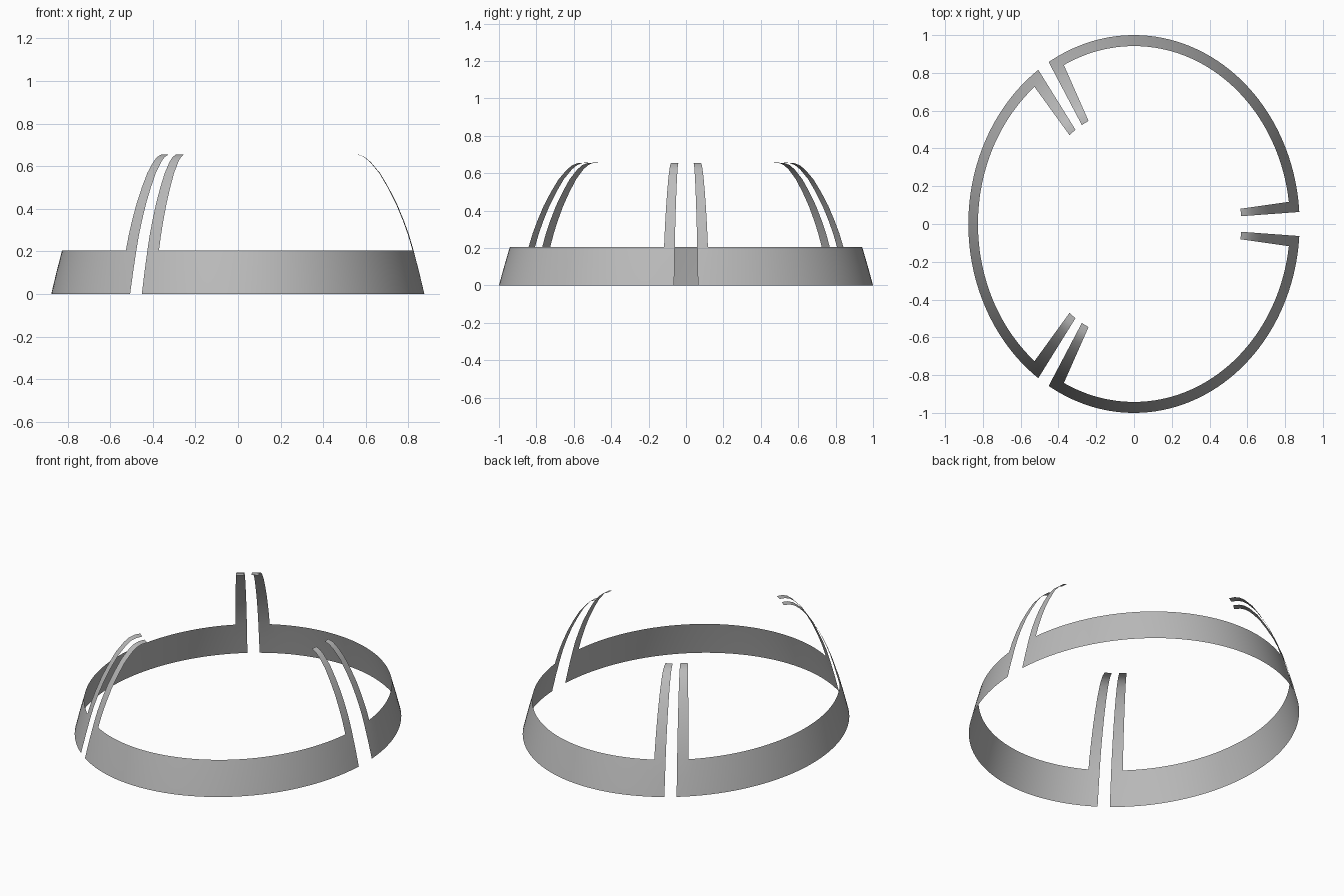
import bpy, bmesh
from math import sin, cos, radians

cube = bpy.data.objects.get("Cube")
if cube:
    bpy.data.objects.remove(cube, do_unlink=True)

grey = bpy.data.materials.new("mid_grey")
grey.use_nodes = True
colour = (0.5, 0.5, 0.5, 1)
grey.diffuse_color = colour
grey.node_tree.nodes["Principled BSDF"].inputs["Base Color"].default_value = colour

RX, RY = 0.877, 1.0      # half-axes of the oval base
# Dome section as (scale of the oval, height)
BAND = [(1, 0), (0.973, 0.1), (0.942, 0.205)]
ARM = [(0.942, 0.205), (0.918, 0.277), (0.889, 0.347), (0.852, 0.425), (0.808, 0.5),
       (0.762, 0.568), (0.712, 0.62), (0.68, 0.643), (0.648, 0.654)]
LONG_ARM = ARM + [(0.611, 0.656)]


def sheet(bm, start, end, columns, section):
    """Patch of the dome between two angles, following a section."""
    rows = []
    for scale, z in section:
        row = []
        for i in range(columns + 1):
            a = radians(start + (end - start) * i / columns)
            row.append(bm.verts.new((RX * scale * cos(a), RY * scale * sin(a), z)))
        rows.append(row)
    for low, high in zip(rows, rows[1:]):
        for i in range(columns):
            bm.faces.new((low[i], low[i + 1], high[i + 1], high[i]))


def panel(name, start, end, first, last):
    """Band panel with an upright curved arm at each end: (width, section)."""
    bm = bmesh.new()
    a, b = start + first[0], end - last[0]
    for s, e, n, arm in ((start, a, 2, first[1]), (a, b, 48, None), (b, end, 2, last[1])):
        sheet(bm, s, e, n, BAND)
        if arm:
            sheet(bm, s, e, n, arm)
    bmesh.ops.remove_doubles(bm, verts=bm.verts, dist=0.0005)
    for f in bm.faces:
        f.smooth = True
    mesh = bpy.data.meshes.new(name)
    bm.to_mesh(mesh)
    bm.free()
    mesh.materials.append(grey)
    bpy.context.collection.objects.link(bpy.data.objects.new(name, mesh))


short, long = (3.5, ARM), (4.3, LONG_ARM)
panel("back_panel", 3.65, 121, short, long)
panel("right_panel", 125.3, 234.7, long, long)
panel("front_panel", 239, 356.35, long, short)
